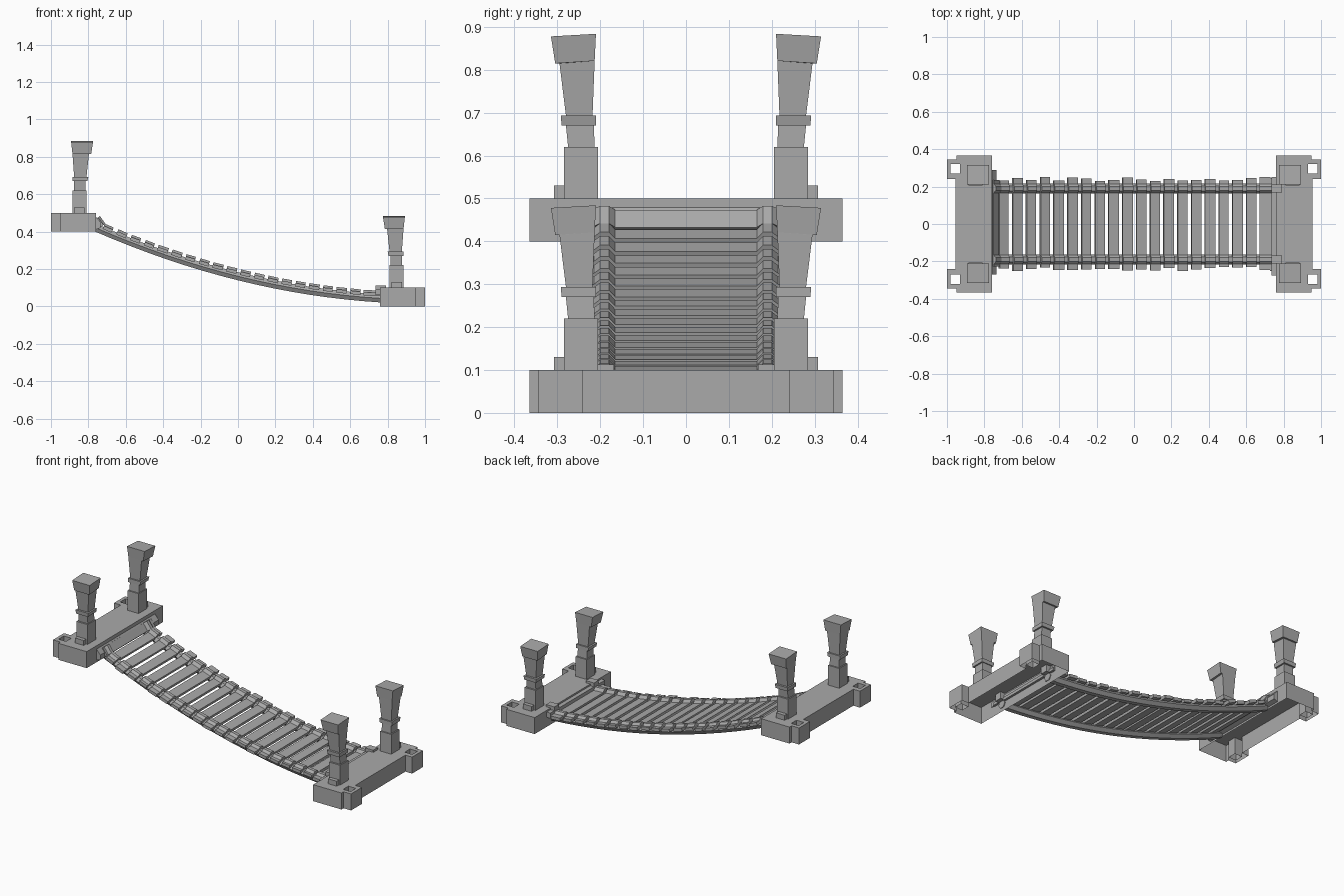
import bpy
import bmesh
import random
from math import atan, pi, cos, sin
from mathutils import Matrix, Vector

random.seed(4)
if "Cube" in bpy.data.objects:
    bpy.data.objects.remove(bpy.data.objects["Cube"], do_unlink=True)

stone = bpy.data.materials.new("plain grey")
stone.use_nodes = True
GREY = (0.4, 0.4, 0.4, 1)
stone.diffuse_color = GREY
stone.node_tree.nodes["Principled BSDF"].inputs["Base Color"].default_value = GREY


def finish(name, bm, recalc=True):
    if recalc:
        bmesh.ops.recalc_face_normals(bm, faces=bm.faces)
    mesh = bpy.data.meshes.new(name)
    bm.to_mesh(mesh)
    bm.free()
    mesh.materials.append(stone)
    obj = bpy.data.objects.new(name, mesh)
    bpy.context.collection.objects.link(obj)
    return obj


def loft(name, rings, caps=True):
    """Skin a list of closed rings of points."""
    bm = bmesh.new()
    loops = [[bm.verts.new(p) for p in ring] for ring in rings]
    for a, b in zip(loops, loops[1:]):
        n = len(a)
        for i in range(n):
            bm.faces.new((a[i], a[(i + 1) % n], b[(i + 1) % n], b[i]))
    if caps:
        bm.faces.new(loops[0])
        bm.faces.new(loops[-1])
    return finish(name, bm)


def box(name, low, high):
    (x0, y0, z0), (x1, y1, z1) = low, high
    ring = [(x0, y0), (x1, y0), (x1, y1), (x0, y1)]
    return loft(name, [[(x, y, z) for x, y in ring] for z in (z0, z1)])


def sag(x):
    return 0.139 - 0.248 * x + 0.122 * x * x


def slope(x):
    return atan(-0.248 + 0.244 * x)


# Platforms: open-bottomed slabs with projecting outer corners and square sockets
half = [(0.76, 0.365), (0.95, 0.365), (0.95, 0.345), (1, 0.345), (1, 0.24), (0.955, 0.24)]
outline = half + [(x, -y) for x, y in reversed(half)]


def platform(name, side, base):
    bm = bmesh.new()
    holes = [[(0.93, s * 0.27), (0.98, s * 0.27), (0.98, s * 0.32), (0.93, s * 0.32)] for s in (1, -1)]
    edges = []
    for path in [outline] + holes:
        top = [bm.verts.new((side * x, y, base + 0.1)) for x, y in path]
        low = [bm.verts.new((side * x, y, base)) for x, y in path]
        for i in range(len(path)):
            j = (i + 1) % len(path)
            face = bm.faces.new((top[i], top[j], low[j], low[i]))
            edges.append(bm.edges.get((top[i], top[j])))
    bmesh.ops.triangle_fill(bm, edges=edges, use_beauty=True, normal=(0, 0, 1))
    bmesh.ops.dissolve_limit(bm, angle_limit=0.01, verts=bm.verts, edges=bm.edges)
    finish(name, bm)


# Posts: plinth, shaft, collar and flared cap; z, outer x, inner x, outer y, inner y
POST = [
    (0, 0.885, 0.81, 0.285, 0.205),
    (0.12, 0.885, 0.81, 0.285, 0.205),
    (0.12, 0.878, 0.815, 0.275, 0.213),
    (0.17, 0.876, 0.815, 0.28, 0.215),
    (0.17, 0.885, 0.805, 0.29, 0.21),
    (0.193, 0.885, 0.8, 0.292, 0.21),
    (0.193, 0.876, 0.81, 0.28, 0.218),
    (0.315, 0.885, 0.797, 0.295, 0.213),
    (0.315, 0.885, 0.785, 0.305, 0.213),
    (0.378, 0.892, 0.775, 0.315, 0.21),
]


def post(name, side, flank, base):
    rings = []
    for level, xo, xi, yo, yi in POST:
        tilt = 0.006 if level > 0.3 else 0
        rings.append([(side * x, flank * y, base + level + (tilt if y == yi else 0))
                      for x, y in ((xo, yo), (xi, yo), (xi, yi), (xo, yi))])
    loft(name, rings)
    ys = sorted((flank * 0.27, flank * 0.308))
    xs = sorted((side * 0.82, side * 0.878))
    box(name + "_foot", (xs[0], ys[0], base), (xs[1], ys[1], base + 0.03))


for end, side, base in (("upper", -1, 0.4), ("lower", 1, 0)):
    platform(end + "_platform", side, base)
    for flank_name, flank in (("front", -1), ("back", 1)):
        post(f"{end}_{flank_name}_post", side, flank, base + 0.1)

# Side rails: six-sided beams following the sag
for flank_name, flank in (("front", -1), ("back", 1)):
    rings = []
    for i in range(17):
        x = -0.765 + 1.53 * i / 16
        rings.append([(x, flank * 0.19 + 0.026 * cos(k * pi / 3), sag(x) + 0.022 + 0.025 * sin(k * pi / 3))
                      for k in range(6)])
    loft(flank_name + "_rail", rings)
    y = flank * 0.19
    box(flank_name + "_rail_hook", (0.735, y - 0.022, 0.06), (0.79, y + 0.022, 0.113))


# Planks: thin boards that rise over the rails
def plank(name, x, z, angle, width):
    left, right = (0.24 + random.uniform(-0.012, 0.012) for _ in "ab")
    profile = [(-left, 0), (-0.215, 0), (-0.2, 0.012), (-0.18, 0.012), (-0.165, -0.004),
               (0.165, -0.004), (0.18, 0.012), (0.2, 0.012), (0.215, 0), (right, 0)]
    turn = Matrix.Rotation(-angle, 3, "Y")
    rings = []
    for y, rise in profile:
        corners = [(-width / 2, 0), (width / 2, 0), (width / 2, 0.018), (-width / 2, 0.018)]
        rings.append([Vector((x, y, z)) + turn @ Vector((dx, 0, dz + rise)) for dx, dz in corners])
    loft(name, rings)


COUNT = 20
for i in range(COUNT):
    x = -0.7 + 1.4 * i / (COUNT - 1)
    plank(f"plank_{i + 1}", x, sag(x) + 0.032, slope(x) + random.uniform(-0.03, 0.03),
          0.055 + random.uniform(-0.004, 0.004))
plank("upper_end_plank", -0.748, 0.445, -0.95, 0.05)
plank("lower_end_plank", 0.75, 0.056, 0.05, 0.045)

# Cross bars where the walkway meets the platforms
loft("upper_cross_bar", [[(-0.765, y, 0.485), (-0.735, y, 0.45), (-0.735, y, 0.42), (-0.765, y, 0.41)]
                         for y in (-0.27, 0.29)])
box("lower_cross_bar", (0.735, -0.275, 0.06), (0.765, 0.25, 0.09))
